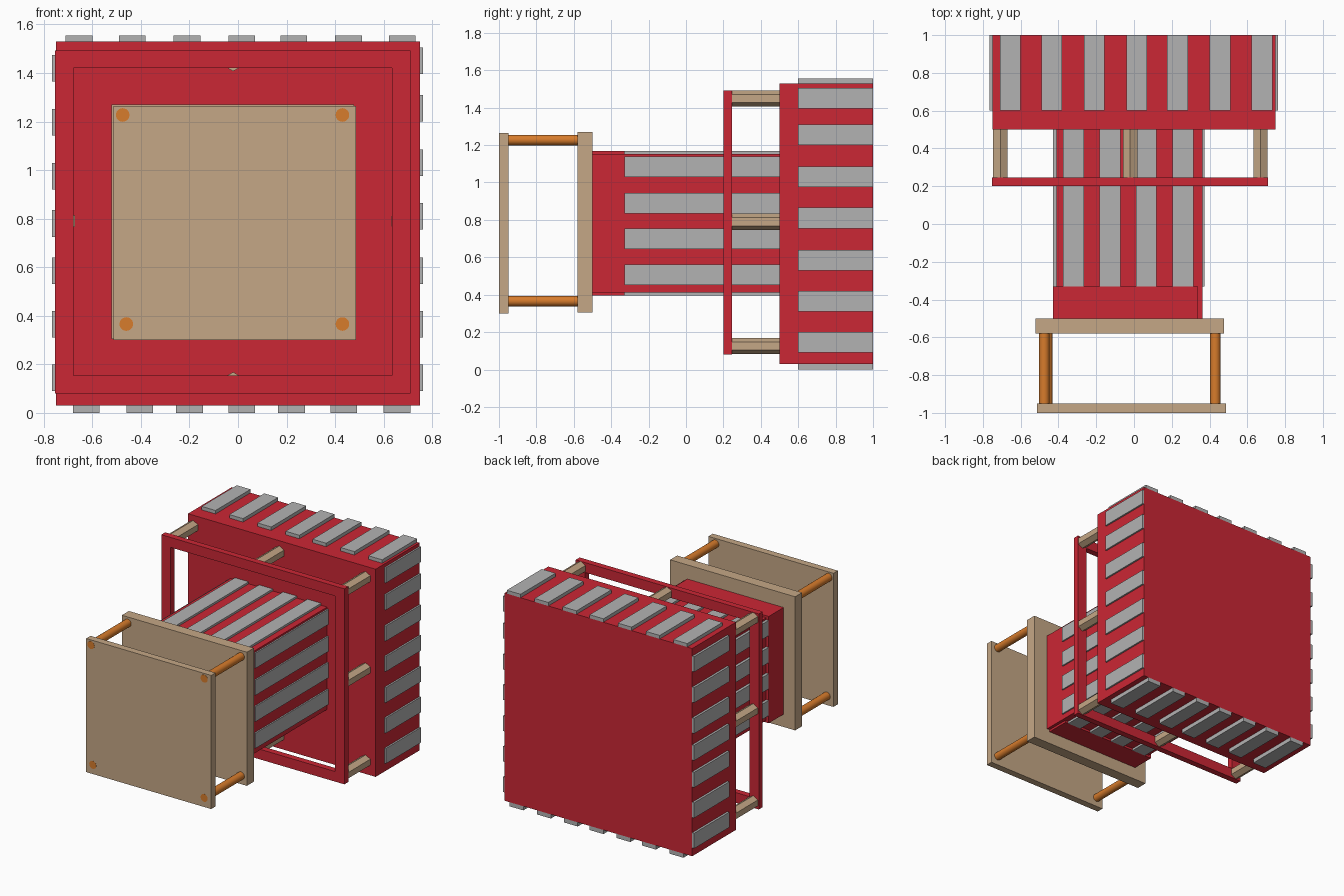
import bpy, bmesh
from math import pi
from mathutils import Matrix

if "Cube" in bpy.data.objects:
    bpy.data.objects.remove(bpy.data.objects["Cube"])


def material(name, rgb):
    m = bpy.data.materials.new(name)
    m.diffuse_color = (*rgb, 1)
    m.use_nodes = True
    m.node_tree.nodes["Principled BSDF"].inputs["Base Color"].default_value = m.diffuse_color
    return m


RED = material("red", (0.6, 0.02, 0.035))
TAN = material("tan", (0.56, 0.39, 0.24))
ORANGE = material("orange", (0.68, 0.2, 0.025))
GREY = material("grey", (0.45, 0.45, 0.45))


def finish(name, bm, mat):
    me = bpy.data.meshes.new(name)
    bm.to_mesh(me)
    bm.free()
    ob = bpy.data.objects.new(name, me)
    bpy.context.collection.objects.link(ob)
    me.materials.append(mat)
    return ob


def box(name, x, y, z, mat):
    bm = bmesh.new()
    size = [b - a for a, b in (x, y, z)]
    mid = [(a + b) / 2 for a, b in (x, y, z)]
    bmesh.ops.create_cube(bm, size=1, matrix=Matrix.Translation(mid) @ Matrix.Diagonal((*size, 1)))
    return finish(name, bm, mat)


def rod(name, x, z, y0, y1, r, sides, mat, turn=0):
    bm = bmesh.new()
    mtx = (Matrix.Translation((x, (y0 + y1) / 2, z)) @ Matrix.Rotation(pi / 2, 4, 'X')
           @ Matrix.Rotation(turn, 4, 'Z'))
    bmesh.ops.create_cone(bm, cap_ends=True, segments=sides, radius1=r, radius2=r,
                          depth=y1 - y0, matrix=mtx)
    ob = finish(name, bm, mat)
    if sides > 8:
        bpy.context.view_layer.objects.active = ob
        ob.select_set(True)
        bpy.ops.object.shade_smooth_by_angle()
        ob.select_set(False)


# Large rear block with slats on four sides
box("rear_block", (-0.75, 0.75), (0.5, 1), (0.03, 1.53), RED)
back = (0.6, 1)
for i, x in enumerate((-0.655, -0.435, -0.21, 0.015, 0.23, 0.455, 0.677)):
    box(f"rear_top_slat_{i}", (x - 0.055, x + 0.055), back, (1.53, 1.555), GREY)
for i, x in enumerate((-0.625, -0.405, -0.2, 0.015, 0.22, 0.435, 0.655)):
    box(f"rear_bottom_slat_{i}", (x - 0.055, x + 0.055), back, (0, 0.03), GREY)
for i, z in enumerate((0.145, 0.365, 0.585, 0.81, 1.03, 1.255, 1.45)):
    box(f"rear_right_slat_{i}", (0.75, 0.762), back, (z - 0.055, z + 0.055), GREY)
for i, z in enumerate((0.145, 0.365, 0.585, 0.78, 0.975, 1.197, 1.42)):
    box(f"rear_left_slat_{i}", (-0.766, -0.75), back, (z - 0.055, z + 0.055), GREY)

# Inner block with collar and slats
box("inner_block", (-0.41, 0.362), (-0.5, 0.5), (0.413, 1.153), RED)
box("inner_collar", (-0.43, 0.34), (-0.5, -0.33), (0.397, 1.168), RED)
mid = (-0.33, 0.5)
for i, x in enumerate((-0.32, -0.127, 0.065, 0.26)):
    box(f"inner_top_slat_{i}", (x - 0.055, x + 0.055), mid, (1.153, 1.168), GREY)
    box(f"inner_bottom_slat_{i}", (x - 0.055, x + 0.055), mid, (0.397, 0.413), GREY)
for i, z in enumerate((0.507, 0.7, 0.89, 1.085)):
    box(f"inner_right_slat_{i}", (0.362, 0.372), mid, (z - 0.055, z + 0.055), GREY)
    box(f"inner_left_slat_{i}", (-0.43, -0.41), mid, (z - 0.055, z + 0.055), GREY)

# Open square frame: outer and inner loops joined by quads
bm = bmesh.new()
loops = []
for y in (0.2, 0.245):
    for x0, x1, z0, z1 in ((-0.753, 0.71, 0.08, 1.492), (-0.678, 0.635, 0.153, 1.42)):
        loops.append([bm.verts.new((x, y, z)) for x, z in ((x0, z0), (x1, z0), (x1, z1), (x0, z1))])
fo, fi, bo, bi = loops
for a, b in ((fo, fi), (fi, bi), (bi, bo), (bo, fo)):
    for k in range(4):
        n = (k + 1) % 4
        bm.faces.new((a[k], a[n], b[n], b[k]))
bmesh.ops.recalc_face_normals(bm, faces=bm.faces)
finish("open_frame", bm, RED)

# Hexagonal posts joining the frame to the rear block
for i, x in enumerate((-0.708, -0.02, 0.67)):
    for j, z in enumerate((0.125, 0.79, 1.45)):
        if (i, j) != (1, 1):
            rod(f"frame_post_{i}_{j}", x, z, 0.245, 0.5, 0.043, 6, TAN)

# Front panels and their round connecting rods
box("inner_panel", (-0.522, 0.477), (-0.58, -0.5), (0.305, 1.27), TAN)
box("front_panel", (-0.513, 0.486), (-1, -0.95), (0.3, 1.265), TAN)
for i, (x, z) in enumerate(((-0.475, 1.227), (0.43, 1.227), (-0.46, 0.366), (0.43, 0.366))):
    rod(f"panel_rod_{i}", x, z, -1.001, -0.575, 0.028, 24, ORANGE)
